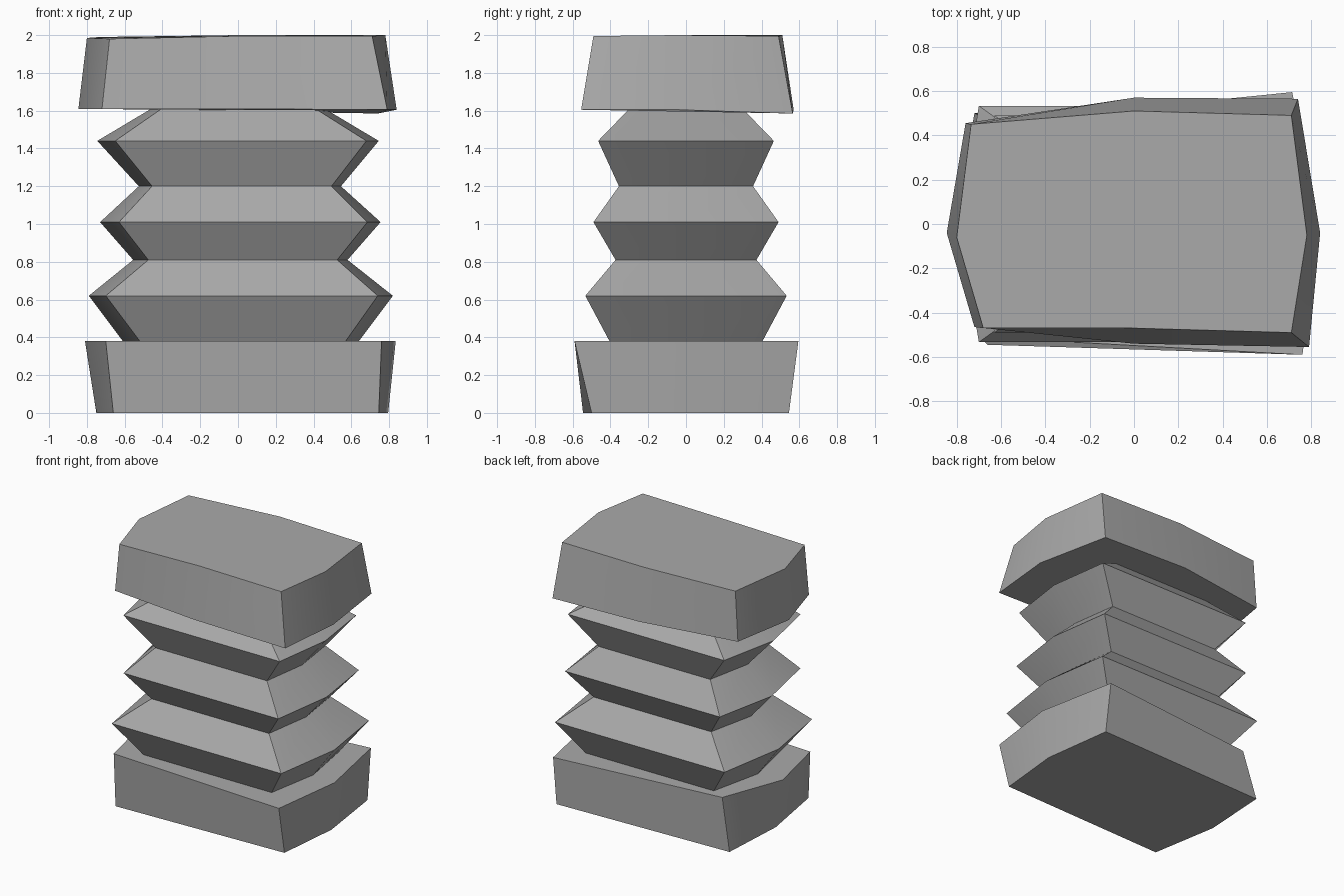
import bpy
import bmesh
import math

# Remove the default object
default_cube = bpy.data.objects.get("Cube")
if default_cube:
    bpy.data.objects.remove(default_cube, do_unlink=True)

# Single flat colour
grey = bpy.data.materials.new("plain_grey")
grey.use_nodes = True
colour = (0.4, 0.4, 0.4, 1)
grey.diffuse_color = colour
grey.node_tree.nodes["Principled BSDF"].inputs["Base Color"].default_value = colour


def loft(name, rings, capped):
    """Join rings of points, listed from bottom to top and counter-clockwise."""
    bm = bmesh.new()
    loops = [[bm.verts.new(point) for point in ring] for ring in rings]
    count = len(loops[0])
    for lower, upper in zip(loops, loops[1:]):
        for i in range(count):
            j = (i + 1) % count
            bm.faces.new((lower[i], lower[j], upper[j], upper[i]))
    if capped:
        bm.faces.new(list(reversed(loops[0])))
        bm.faces.new(loops[-1])
    mesh = bpy.data.meshes.new(name)
    bm.to_mesh(mesh)
    bm.free()
    mesh.materials.append(grey)
    part = bpy.data.objects.new(name, mesh)
    bpy.context.collection.objects.link(part)
    bpy.ops.object.select_all(action="DESELECT")
    part.select_set(True)
    bpy.context.view_layer.objects.active = part
    bpy.ops.object.shade_smooth_by_angle(angle=math.radians(30))
    return part


def level(outline, z):
    """Lift a flat outline to one height."""
    return [(x, y, z) for x, y in outline]


# Base block: hand-cut six-sided slab that flares upwards
base_foot = [(-.66, -.545), (.745, -.5), (.795, 0), (.72, .545), (-.72, .5), (-.75, -.02)]
base_rim = [(-.7, -.51), (.76, -.59), (.835, -.02), (.714, .595), (-.63, .46), (-.81, -.02)]
loft("base_block", [level(base_foot, 0), level(base_rim, .38)], capped=True)

# Top block: slab with bent long sides, tapering upwards, slightly uneven
top_underside = [
    (-.72, -.465, 1.61), (0, -.54, 1.61), (.79, -.555, 1.605), (.84, -.04, 1.605),
    (.74, .565, 1.585), (0, .57, 1.605), (-.76, .455, 1.61), (-.845, -.04, 1.61),
]
top_surface = [
    (-.68, -.47, 1.98), (0, -.47, 1.995), (.71, -.49, 1.995), (.78, -.05, 2),
    (.71, .49, 1.995), (0, .51, 2), (-.735, .45, 1.99), (-.8, -.06, 1.985),
]
loft("top_block", [top_underside, top_surface], capped=True)


def fold(z, left_tip, left, right, right_tip, depth):
    """One six-sided crease, mirrored from front to back."""
    outline = [(left, -depth), (right, -depth), (right_tip, 0),
               (right, depth), (left, depth), (left_tip, 0)]
    return level(outline, z)


# Bellows: alternating wide and narrow creases between the two blocks
creases = [
    fold(.38, -.61, -.52, .57, .64, .405),
    fold(.62, -.79, -.7, .74, .82, .533),
    fold(.81, -.555, -.475, .525, .58, .373),
    fold(1.01, -.73, -.63, .685, .755, .49),
    fold(1.2, -.525, -.455, .495, .545, .355),
    fold(1.44, -.745, -.65, .68, .745, .465),
    fold(1.61, -.46, -.405, .41, .46, .3),
]
loft("bellows", creases, capped=False)
